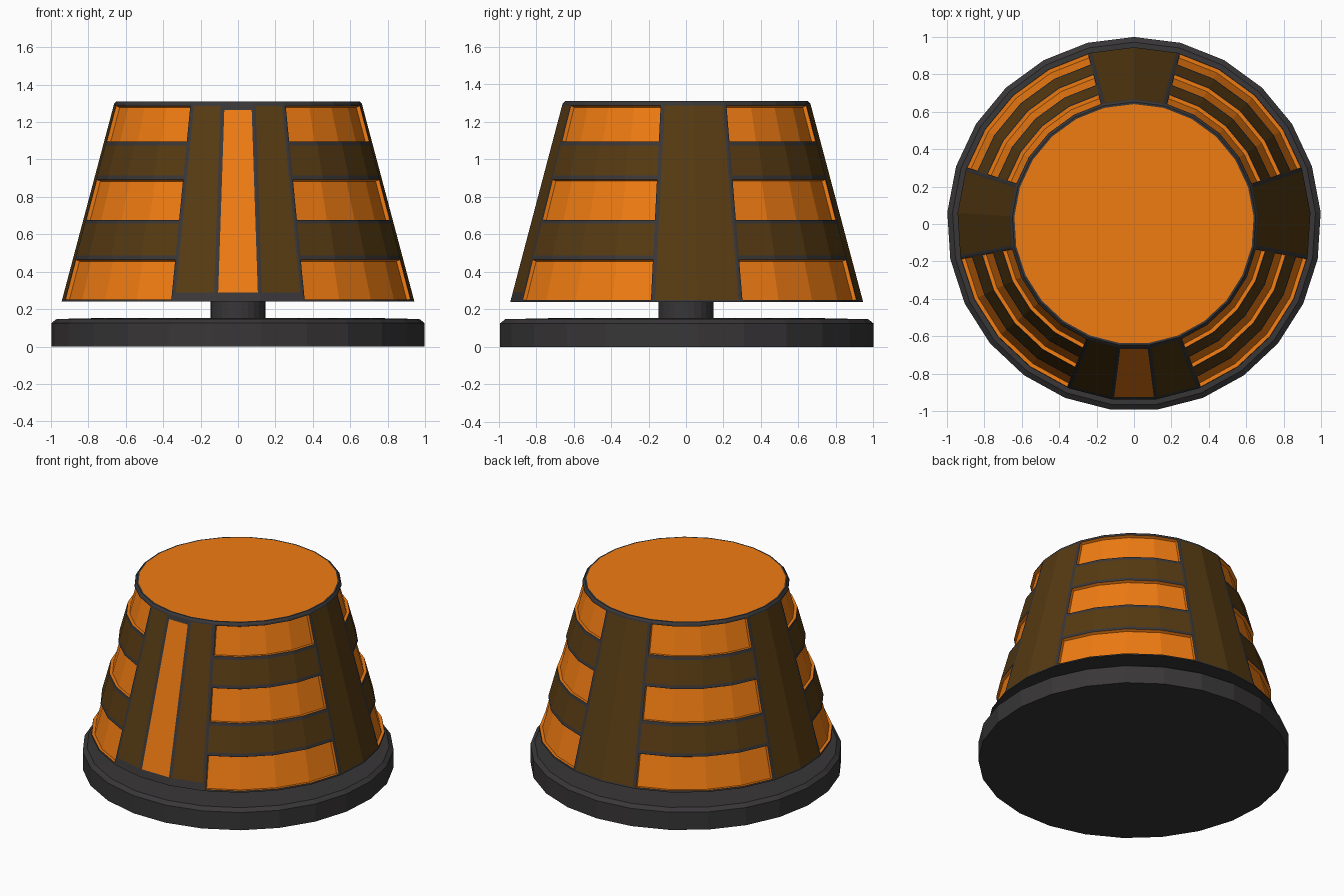
import bpy, bmesh
from math import cos, sin, radians

if "Cube" in bpy.data.objects:
    bpy.data.objects.remove(bpy.data.objects["Cube"])

N = 25                      # sides
STEP = 360 / N


def material(name, rgb):
    m = bpy.data.materials.new(name)
    m.diffuse_color = (*rgb, 1)
    m.use_nodes = True
    m.node_tree.nodes["Principled BSDF"].inputs["Base Color"].default_value = m.diffuse_color
    return m


CHARCOAL = material("charcoal", (0.04, 0.037, 0.039))
ORANGE = material("orange", (0.87, 0.20, 0.006))
BROWN = material("brown", (0.095, 0.043, 0.006))


def lathe(bm, profile, sides=N):
    """Stacked rings with capped ends; returns side faces [row][column], bottom, top."""
    rings = []
    for r, z in profile:
        rings.append([bm.verts.new((r * cos(radians(-90 + (i - 0.5) * 360 / sides)),
                                    r * sin(radians(-90 + (i - 0.5) * 360 / sides)), z))
                      for i in range(sides)])
    rows = []
    for lo, hi in zip(rings, rings[1:]):
        rows.append([bm.faces.new((lo[i], lo[(i + 1) % sides], hi[(i + 1) % sides], hi[i]))
                     for i in range(sides)])
    bottom = bm.faces.new(rings[0][::-1])
    top = bm.faces.new(rings[-1])
    bm.normal_update()
    return rows, bottom, top


def finish(bm, name, mats):
    me = bpy.data.meshes.new(name)
    bm.to_mesh(me)
    bm.free()
    for m in mats:
        me.materials.append(m)
    ob = bpy.data.objects.new(name, me)
    bpy.context.collection.objects.link(ob)
    return ob


# base plate with chamfered rim
bm = bmesh.new()
lathe(bm, [(1.0, 0), (1.0, 0.125), (0.972, 0.147), (0.7, 0.153)])
finish(bm, "base_plate", [CHARCOAL])

# neck joining base and body
bm = bmesh.new()
lathe(bm, [(0.147, 0.14), (0.147, 0.25)])
finish(bm, "neck", [CHARCOAL])

# tapered body: charcoal frame, brown ribs and bands, sunken orange panels
levels = [0.24, 0.475, 0.667, 0.903, 1.085, 1.297]


def radius(z):
    return 0.945 - (z - 0.24) * 0.266


bm = bmesh.new()
profile = [(radius(z), z) for z in levels] + [(0.652, 1.31)]
rows, bottom, top = lathe(bm, profile)


def panel(faces, mat, sunken=False, border=0.011):
    bmesh.ops.inset_region(bm, faces=faces, thickness=border, depth=0,
                           use_boundary=True, use_even_offset=True)
    for f in faces:
        f.material_index = mat
    if sunken:
        rim = bmesh.ops.inset_region(bm, faces=faces, thickness=0.004, depth=-0.02,
                                     use_boundary=True, use_even_offset=True)["faces"]
        for f in list(rim) + faces:
            f.material_index = mat
    bm.normal_update()


def shift_end(faces, pick, z):
    """Slide one end of a panel along the cone to height z."""
    verts = {v for f in faces for v in f.verts}
    end = pick(v.co.z for v in verts)
    for v in verts:
        if abs(v.co.z - end) < 0.01:
            k = radius(z) / radius(v.co.z)
            v.co = (v.co.x * k, v.co.y * k, z)


# columns: 0 is the front strip, then ribs and panel quadrants counter-clockwise
front = [([0], 1), ([1], 2), ([N - 1], 2)]
ribs = [[6, 7], [12, 13], [18, 19]]
quadrants = [range(2, 6), range(8, 12), range(14, 18), range(20, 24)]

for cols, mat in front:
    faces = [row[c] for row in rows[:5] for c in cols]
    panel(faces, mat)
    shift_end(faces, min, 0.29)
    if mat == 1:
        shift_end(faces, max, 1.265)
for cols in ribs:
    panel([row[c] for row in rows[:5] for c in cols], 2)
for cols in quadrants:
    for i, row in enumerate(rows[:5]):
        orange = i % 2 == 0
        panel([row[c] for c in cols], 1 if orange else 2, sunken=orange)

# flat orange cap
panel([top], 1)
finish(bm, "body", [CHARCOAL, ORANGE, BROWN])
